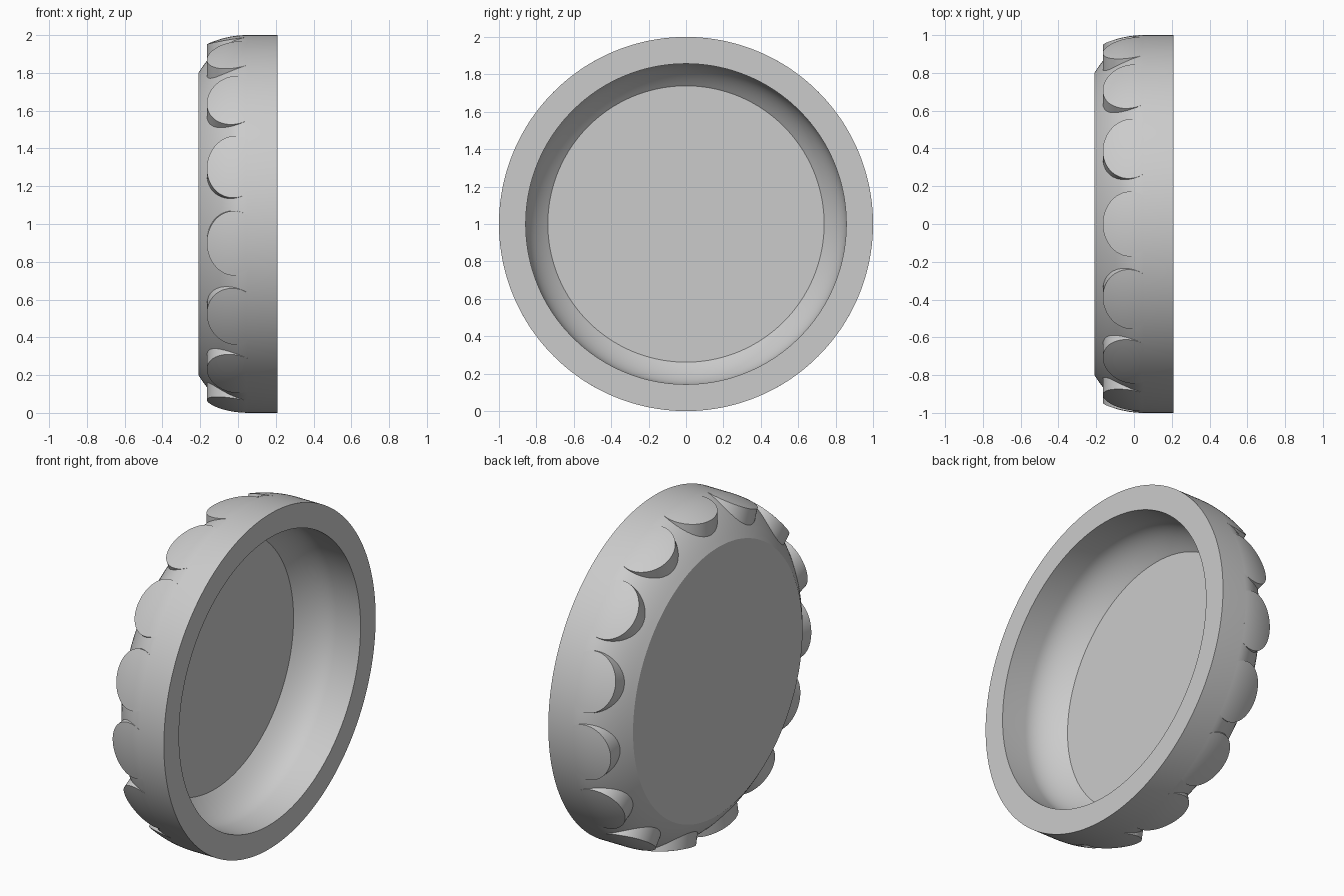
import bpy
import bmesh
import math
from mathutils import Matrix, Vector

cube = bpy.data.objects.get("Cube")
if cube:
    bpy.data.objects.remove(cube, do_unlink=True)

HALF = 0.21        # half thickness along x
SHOULDER = 0.05    # where the straight rim starts to round inwards
WALL = 0.143
FLOOR = -0.15
GRIPS = 15
CENTRE = Vector((0, 0, 1))

grey = bpy.data.materials.new("light_grey")
grey.use_nodes = True
grey.diffuse_color = (0.6, 0.6, 0.6, 1)
grey.node_tree.nodes["Principled BSDF"].inputs["Base Color"].default_value = (0.6, 0.6, 0.6, 1)


def rounded(x, drop, span):
    """Radius at x: straight rim, then a parabolic shoulder."""
    return 1 - drop * (max(0, SHOULDER - x) / span) ** 2


def body_radius(x):
    return rounded(x, 0.2, SHOULDER + HALF)


def grip_radius(x):
    return rounded(x, 0.048, 0.215)


def finish(bm, name):
    bmesh.ops.remove_doubles(bm, verts=bm.verts, dist=0.0001)
    bmesh.ops.recalc_face_normals(bm, faces=bm.faces)
    mesh = bpy.data.meshes.new(name)
    bm.to_mesh(mesh)
    bm.free()
    mesh.materials.append(grey)
    obj = bpy.data.objects.new(name, mesh)
    bpy.context.collection.objects.link(obj)
    obj.location = CENTRE
    bpy.ops.object.select_all(action='DESELECT')
    obj.select_set(True)
    bpy.context.view_layer.objects.active = obj
    bpy.ops.object.shade_smooth_by_angle(angle=math.radians(30))
    return obj


# Hollow round lid, turned about the x axis
def make_lid():
    steps = 14
    outer = [-HALF + (SHOULDER + HALF) * i / steps for i in range(steps + 1)]
    inner = [SHOULDER + (FLOOR - SHOULDER) * i / steps for i in range(steps + 1)]
    profile = [(-HALF, 0)]
    profile += [(x, body_radius(x)) for x in outer]
    profile += [(HALF, 1), (HALF, 1 - WALL)]
    profile += [(x, body_radius(x) - WALL) for x in inner]
    profile.append((FLOOR, 0))
    bm = bmesh.new()
    verts = [bm.verts.new((x, 0, r)) for x, r in profile]
    edges = [bm.edges.new(pair) for pair in zip(verts, verts[1:])]
    bmesh.ops.spin(bm, geom=verts + edges, cent=(0, 0, 0), axis=(1, 0, 0),
                   angle=math.tau, steps=240, use_duplicate=False)
    return finish(bm, "lid_body")


# One raised oval grip pad, pointing up, with walls sunk into the lid
def add_grip(bm, angle):
    rows, cols = 24, 12
    mid, half_x, half_t = -0.02, 0.145, 0.172
    end = math.acos((SHOULDER - mid) / half_x)
    turn = Matrix.Rotation(angle, 3, 'X')
    top, low = [], []
    for i in range(rows + 1):
        a = math.pi + (end - math.pi) * i / rows
        x = mid + half_x * math.cos(a)
        width = half_t * math.sin(a)
        for grid, radius in ((top, grip_radius(x)), (low, body_radius(x) - 0.03)):
            line = []
            for j in range(cols + 1):
                t = width * (2 * j / cols - 1)
                h = math.sqrt(radius ** 2 - t ** 2)
                line.append(bm.verts.new(turn @ Vector((x, t, h))))
            grid.append(line)
    for i in range(rows):
        for j in range(cols):
            for g in (top, low):
                bm.faces.new((g[i][j], g[i][j + 1], g[i + 1][j + 1], g[i + 1][j]))
        for j in (0, cols):
            bm.faces.new((top[i][j], top[i + 1][j], low[i + 1][j], low[i][j]))
    for j in range(cols):
        bm.faces.new((top[rows][j], top[rows][j + 1], low[rows][j + 1], low[rows][j]))


make_lid()
grips = bmesh.new()
for k in range(GRIPS):
    add_grip(grips, math.tau * k / GRIPS)
finish(grips, "grip_pads")
